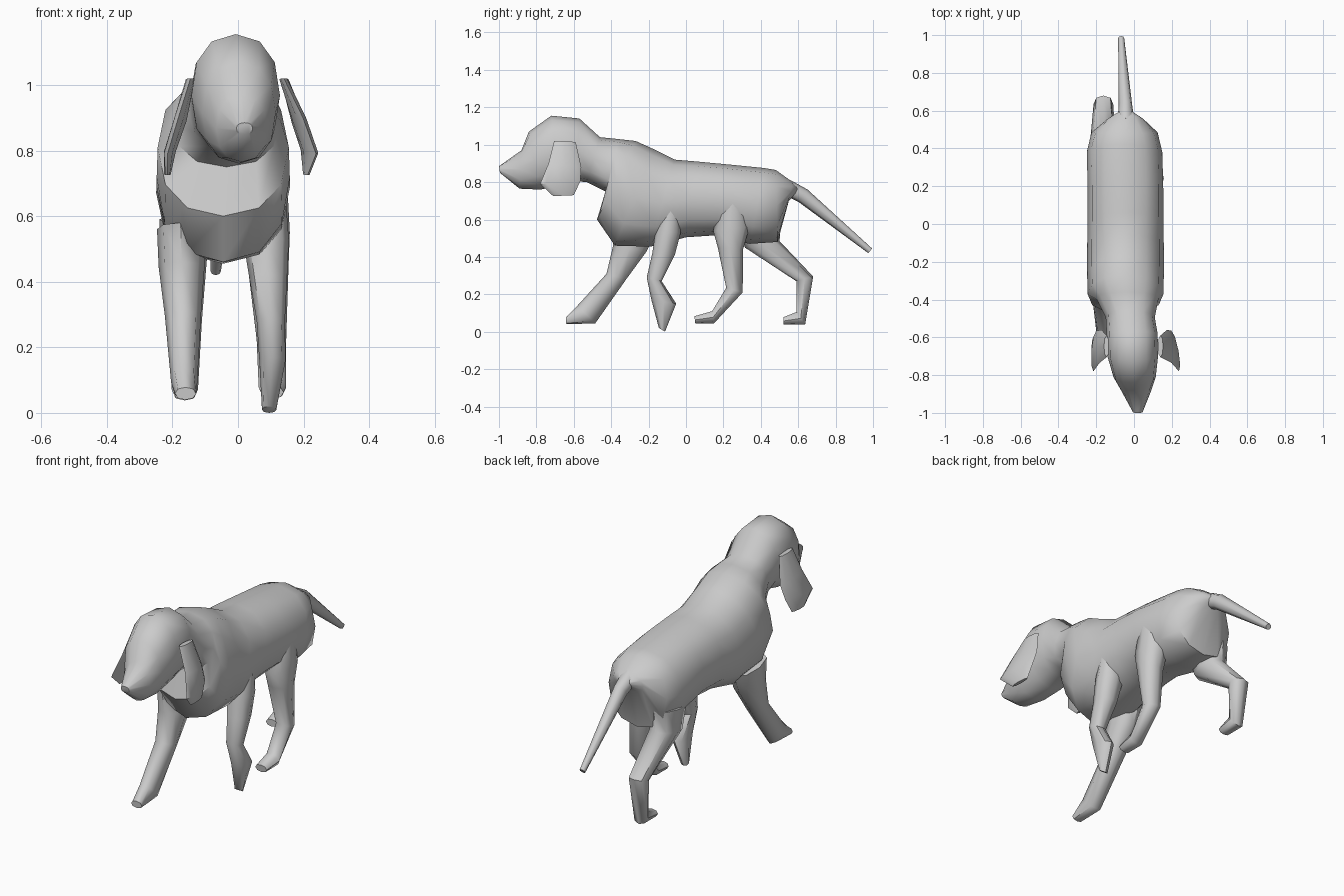
import bpy, bmesh, math
from mathutils import Vector


def loft(name, rings, sides=8, power=1.0, angle=50):
    """Each ring: (y,z) of one edge, (y,z) of the other edge, x of both edges, half width in x."""
    bm = bmesh.new()
    loops = []
    for (ya, za), (yb, zb), xa, xb, w in rings:
        a, b = Vector((xa, ya, za)), Vector((xb, yb, zb))
        mid, half = (a + b) / 2, (a - b) / 2
        loop = []
        for i in range(sides):
            t = 2 * math.pi * i / sides
            c, s = math.cos(t), math.sin(t)
            c = math.copysign(abs(c) ** power, c)
            s = math.copysign(abs(s) ** power, s)
            loop.append(bm.verts.new(mid + half * c + Vector((w * s, 0, 0))))
        loops.append(loop)
    for p, q in zip(loops, loops[1:]):
        for i in range(sides):
            j = (i + 1) % sides
            bm.faces.new((p[i], p[j], q[j], q[i]))
    bm.faces.new(loops[0])
    bm.faces.new(loops[-1])
    bmesh.ops.recalc_face_normals(bm, faces=bm.faces)
    mesh = bpy.data.meshes.new(name)
    bm.to_mesh(mesh)
    bm.free()
    ob = bpy.data.objects.new(name, mesh)
    bpy.context.collection.objects.link(ob)
    bpy.ops.object.select_all(action='DESELECT')
    ob.select_set(True)
    bpy.context.view_layer.objects.active = ob
    bpy.ops.object.shade_smooth_by_angle(angle=math.radians(angle))
    return ob


def limb(name, rings):
    return loft(name, [(a, b, x, x, w) for a, b, x, w in rings], 8, 0.9)


# Head, neck and trunk: top and bottom outline, centre x, half width
trunk = [
    ((-1.0, .885), (-.995, .85), .02, .025),
    ((-.88, .97), (-.89, .765), .012, .078),
    ((-.84, 1.07), (-.78, .76), .003, .112),
    ((-.72, 1.155), (-.67, .78), -.007, .135),
    ((-.57, 1.14), (-.59, .805), -.01, .135),
    ((-.46, 1.04), (-.53, .80), -.02, .13),
    ((-.36, 1.03), (-.43, .75), -.035, .165),
    ((-.27, 1.02), (-.476, .60), -.045, .2),
    ((-.17, .975), (-.38, .46), -.045, .203),
    ((-.06, .92), (-.19, .455), -.045, .203),
    ((.06, .91), (0, .505), -.045, .2),
    ((.22, .895), (.15, .515), -.045, .2),
    ((.42, .875), (.34, .47), -.05, .2),
    ((.48, .865), (.49, .48), -.05, .175),
    ((.57, .80), (.55, .70), -.045, .09),
    ((.60, .77), (.58, .73), -.043, .04),
]
loft("head_and_trunk", [(a, b, x, x, w) for a, b, x, w in trunk], 12, 0.88)

# Tail
loft("tail", [
    ((.56, .81), (.53, .73), -.043, -.043, .045),
    ((.65, .76), (.60, .695), -.045, -.045, .036),
    ((.995, .445), (.975, .42), -.068, -.068, .016)])

# Legs in a walking pose
limb("front_leg_right", [
    ((-.13, .67), (-.03, .66), .09, .055),
    ((-.165, .53), (-.028, .53), .085, .07),
    ((-.18, .42), (-.06, .41), .092, .058),
    ((-.21, .29), (-.13, .27), .1, .043),
    ((-.185, .17), (-.052, .15), .105, .04),
    ((-.145, .02), (-.112, .0), .095, .022)])
limb("front_leg_left", [
    ((-.40, .58), (-.16, .54), -.175, .072),
    ((-.39, .46), (-.21, .43), -.172, .07),
    ((-.425, .31), (-.32, .28), -.168, .055),
    ((-.58, .14), (-.485, .045), -.164, .04),
    ((-.642, .078), (-.64, .04), -.16, .032)])
limb("back_leg_right", [
    ((.19, .70), (.31, .70), .095, .055),
    ((.145, .54), (.34, .56), .088, .07),
    ((.17, .45), (.305, .44), .092, .062),
    ((.215, .235), (.303, .21), .102, .045),
    ((.14, .11), (.15, .045), .105, .042),
    ((.045, .083), (.05, .043), .105, .034)])
limb("back_leg_left", [
    ((.28, .58), (.51, .60), -.165, .075),
    ((.315, .45), (.50, .485), -.165, .07),
    ((.59, .27), (.68, .295), -.162, .052),
    ((.59, .105), (.637, .038), -.162, .04),
    ((.52, .077), (.52, .038), -.162, .034)])

# Hanging ears: shared side outline, different splay per side
ear_outline = [((-.705, 1.02), (-.59, 1.015)), ((-.735, .90), (-.56, .88)),
               ((-.78, .79), (-.565, .805)), ((-.71, .725), (-.60, .73))]
for name, splay in (
        ("ear_right", [(.14, .14), (.198, .175), (.238, .198), (.212, .205)]),
        ("ear_left", [(-.145, -.145), (-.182, -.172), (-.215, -.2), (-.215, -.215)])):
    loft(name, [(a, b, xa, xb, w) for (a, b), (xa, xb), w
                in zip(ear_outline, splay, (.014, .02, .018, .01))])
